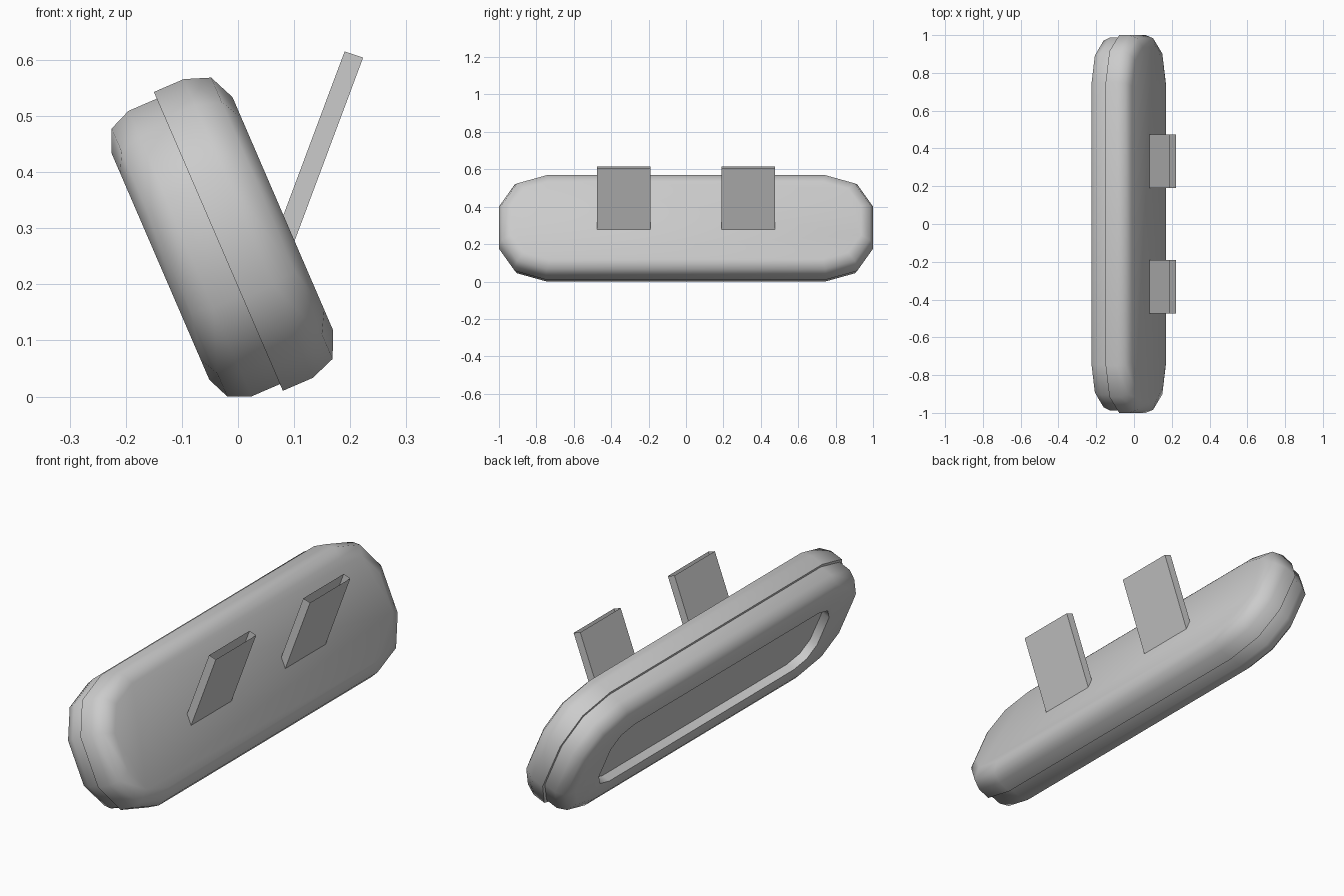
import bpy, bmesh, math
from mathutils import Vector

if "Cube" in bpy.data.objects:
    bpy.data.objects.remove(bpy.data.objects["Cube"])

# Tilted local frame: n = shell thickness direction, u = up along the shell
TILT = math.radians(23.35)
C, S = math.cos(TILT), math.sin(TILT)


def to_world(n, y, u):
    return Vector((-0.035 + C * n - S * u, y, 0.2765 + S * n + C * u))


def outline(Y, U, dy, du):
    """Stadium outline with two-segment corners, 12 points."""
    q = [(Y, U - du), (Y - 0.34 * dy, U - 0.28 * du), (Y - dy, U)]
    right_top = q
    left_top = [(-y, u) for y, u in reversed(q)]
    left_bot = [(-y, -u) for y, u in q]
    right_bot = [(y, -u) for y, u in reversed(q)]
    return right_top + left_top + left_bot + right_bot


def shell_ring(n, inset):
    return n, outline(1 - inset, 0.29 - inset, 0.25 - 0.7 * inset, 0.18 - 0.6 * inset)


def loft(name, rings):
    bm = bmesh.new()
    loops = [[bm.verts.new(to_world(n, y, u)) for y, u in pts] for n, pts in rings]
    for a, b in zip(loops, loops[1:]):
        for i in range(len(a)):
            j = (i + 1) % len(a)
            bm.faces.new((a[i], a[j], b[j], b[i]))
    bm.faces.new(loops[0])
    bm.faces.new(loops[-1])
    bmesh.ops.recalc_face_normals(bm, faces=bm.faces)
    me = bpy.data.meshes.new(name)
    bm.to_mesh(me)
    bm.free()
    ob = bpy.data.objects.new(name, me)
    bpy.context.collection.objects.link(ob)
    bpy.ops.object.select_all(action='DESELECT')
    ob.select_set(True)
    bpy.context.view_layer.objects.active = ob
    bpy.ops.object.shade_smooth_by_angle(angle=math.radians(60))
    return ob


# Larger rear shell with rounded rim
loft("rear_shell", [shell_ring(0, 0), shell_ring(0.058, 0),
                    shell_ring(0.104, 0.017), shell_ring(0.125, 0.064)])

# Slightly smaller front shell, with a recessed slot in its face
slot = outline(0.77, 0.155, 0.12, 0.08)
loft("front_shell", [shell_ring(0, 0.013), shell_ring(-0.055, 0.013),
                     shell_ring(-0.095, 0.030), shell_ring(-0.1125, 0.070),
                     (-0.1125, slot), (-0.075, slot)])


# Two leaning mounting plates, open at the upper end
def plate(name, y0, y1):
    section = [(0.19, 0.615), (0.223, 0.604), (0.1, 0.275), (0.067, 0.286)]
    bm = bmesh.new()
    a = [bm.verts.new((x, y0, z)) for x, z in section]
    b = [bm.verts.new((x, y1, z)) for x, z in section]
    for i in range(1, 4):
        j = (i + 1) % 4
        bm.faces.new((a[i], a[j], b[j], b[i]))
    bm.faces.new(a)
    bm.faces.new(b)
    bmesh.ops.recalc_face_normals(bm, faces=bm.faces)
    me = bpy.data.meshes.new(name)
    bm.to_mesh(me)
    bm.free()
    bpy.context.collection.objects.link(bpy.data.objects.new(name, me))


plate("mounting_plate_front", -0.475, -0.19)
plate("mounting_plate_back", 0.19, 0.475)
